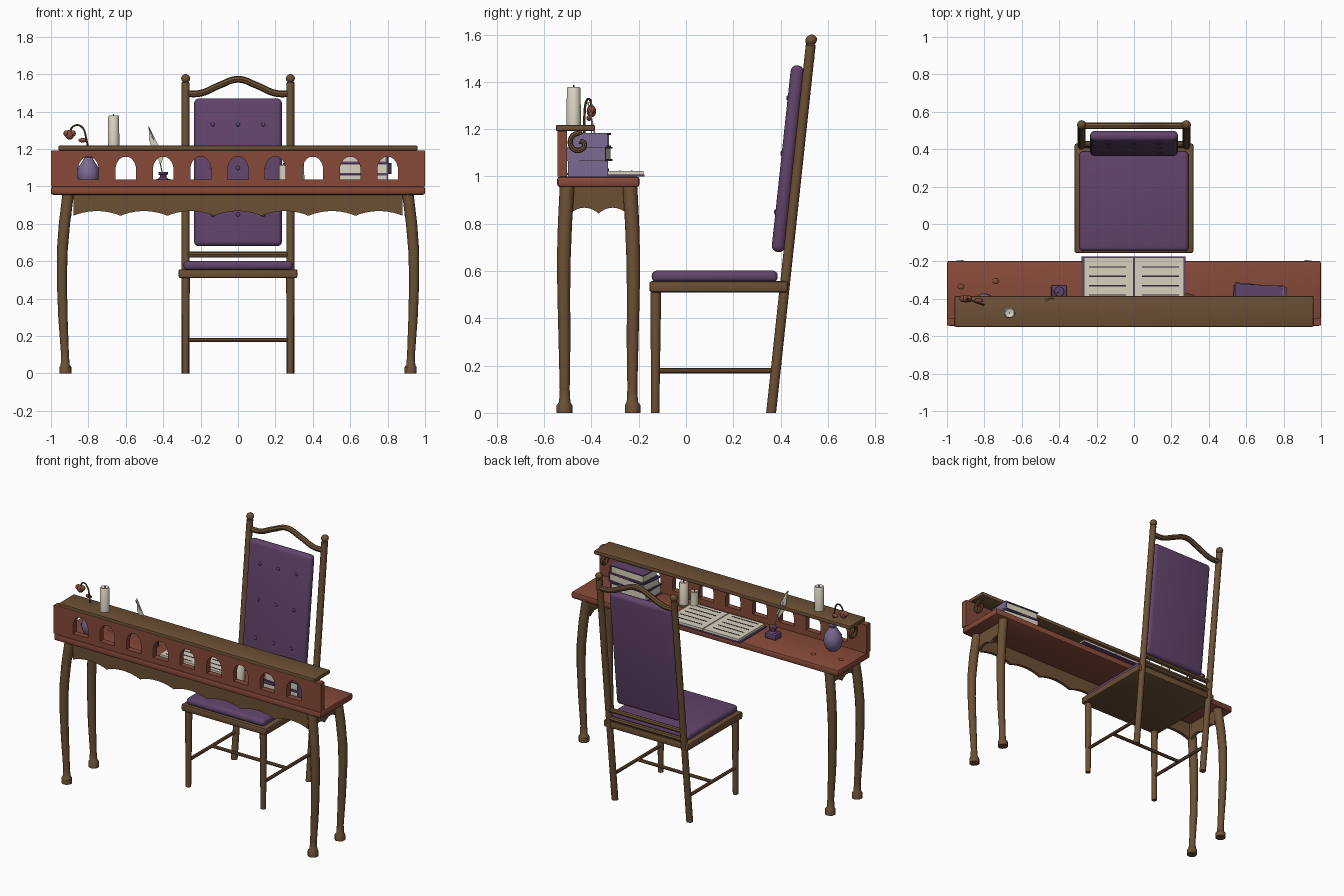
import bpy, bmesh, math
from mathutils import Matrix, Vector

if "Cube" in bpy.data.objects:
    bpy.data.objects.remove(bpy.data.objects["Cube"])


def colour(name, r, g, b):
    m = bpy.data.materials.new(name)
    m.diffuse_color = [((c / 255 + 0.055) / 1.055) ** 2.4 for c in (r, g, b)] + [1]
    m.use_nodes = True
    m.node_tree.nodes["Principled BSDF"].inputs["Base Color"].default_value = m.diffuse_color
    return m


BROWN = colour("brown wood", 108, 80, 53)
RED = colour("red wood", 134, 74, 57)
PURPLE = colour("purple fabric", 97, 68, 107)
LILAC = colour("lilac", 124, 105, 145)
CREAM = colour("cream", 216, 209, 190)
DARK = colour("dark ink", 58, 38, 58)


def add(name, mesh, mat, angle=40):
    mesh.materials.clear()
    mesh.materials.append(mat)
    for p in mesh.polygons:
        p.use_smooth = True
    mesh.set_sharp_from_angle(angle=math.radians(angle))
    ob = bpy.data.objects.new(name, mesh)
    bpy.context.collection.objects.link(ob)
    return ob


def from_bm(name, bm, mat):
    bmesh.ops.recalc_face_normals(bm, faces=bm.faces[:])
    me = bpy.data.meshes.new(name)
    bm.to_mesh(me)
    bm.free()
    return add(name, me, mat)


def box(name, lo, hi, mat, bevel=0, seg=2, matrix=None):
    lo, hi = Vector(lo), Vector(hi)
    bm = bmesh.new()
    bmesh.ops.create_cube(bm, size=1)
    bmesh.ops.transform(bm, verts=bm.verts[:],
                        matrix=Matrix.Translation((lo + hi) / 2) @ Matrix.Diagonal((hi - lo).to_4d()))
    if bevel:
        bmesh.ops.bevel(bm, geom=bm.edges[:], offset=bevel, segments=seg, profile=0.5, affect='EDGES')
    if matrix:
        bm.transform(matrix)
    return from_bm(name, bm, mat)


def loft(name, rings, mat, n=12, turn=0):
    """Skin round rings given as (x, y, z, radius)."""
    bm = bmesh.new()
    loops = [[bm.verts.new((x + r * math.cos(math.tau * i / n + turn), y + r * math.sin(math.tau * i / n + turn), z))
              for i in range(n)] for x, y, z, r in rings]
    for a, b in zip(loops, loops[1:]):
        for i in range(n):
            bm.faces.new((a[i], a[(i + 1) % n], b[(i + 1) % n], b[i]))
    bm.faces.new(loops[0])
    bm.faces.new(loops[-1])
    return from_bm(name, bm, mat)


def blob(name, loc, size, mat):
    bm = bmesh.new()
    bmesh.ops.create_uvsphere(bm, u_segments=12, v_segments=8, radius=1,
                              matrix=Matrix.Translation(loc) @ Matrix.Diagonal((*size, 1)))
    return from_bm(name, bm, mat)


def from_curve(name, cu, mat, matrix=None):
    ob = bpy.data.objects.new(name, cu)
    bpy.context.collection.objects.link(ob)
    me = bpy.data.meshes.new_from_object(ob.evaluated_get(bpy.context.evaluated_depsgraph_get()))
    bpy.data.objects.remove(ob)
    me.name = name
    if matrix:
        me.transform(matrix)
    return add(name, me, mat)


def plate(name, outlines, thick, mat, matrix):
    """Flat board; outlines after the first are holes."""
    cu = bpy.data.curves.new(name, 'CURVE')
    cu.dimensions, cu.fill_mode, cu.extrude = '2D', 'BOTH', thick / 2
    for pts in outlines:
        s = cu.splines.new('POLY')
        s.points.add(len(pts) - 1)
        for p, (x, y) in zip(s.points, pts):
            p.co = (x, y, 0, 1)
        s.use_cyclic_u = True
    return from_curve(name, cu, mat, matrix)


def tube(name, pts, r, mat):
    cu = bpy.data.curves.new(name, 'CURVE')
    cu.dimensions, cu.bevel_depth, cu.bevel_resolution, cu.use_fill_caps = '3D', r, 2, True
    cu.resolution_u = 5
    s = cu.splines.new('BEZIER')
    s.bezier_points.add(len(pts) - 1)
    for p, co in zip(s.bezier_points, pts):
        p.co = co
        p.handle_left_type = p.handle_right_type = 'AUTO'
    return from_curve(name, cu, mat)


UP = Matrix.Rotation(math.pi / 2, 4, 'X')
SIDE = Matrix.Rotation(math.pi / 2, 4, 'Z') @ UP

# Desk top, arched gallery and shelf
box("desk_top", (-1, -0.545, 0.955), (1, -0.197, 1.0), RED, 0.012)
half_arch = [(0.055, 1.037), (0.055, 1.10), (0.048, 1.125), (0.034, 1.145), (0.015, 1.158)]
arch = half_arch + [(-x, z) for x, z in reversed(half_arch)]
holes = [[(x + 0.2 * i, z) for x, z in arch] for i in range(-4, 5)]
plate("gallery_panel", [[(-1, 1), (1, 1), (1, 1.192), (-1, 1.192)]] + holes, 0.04, RED,
      Matrix.Translation((0, -0.523, 0)) @ UP)
box("gallery_shelf", (-0.96, -0.55, 1.192), (0.96, -0.385, 1.218), BROWN, 0.006)
for s in (-1, 1):
    tube("shelf_bracket", [(s * 0.93, y, z) for y, z in
         ((-0.44, 1.19), (-0.485, 1.165), (-0.48, 1.12), (-0.445, 1.112), (-0.43, 1.14), (-0.45, 1.15))],
         0.011, BROWN)


# Scalloped aprons
def apron(name, a, b, waves, matrix):
    n = waves * 10
    wave = [(a + (b - a) * i / n, 0.868 - 0.025 * (1 - abs(math.sin(math.pi * waves * i / n)) ** 0.8))
            for i in range(n + 1)]
    plate(name, [[(b, 0.96), (a, 0.96)] + wave], 0.02, BROWN, matrix)


apron("front_apron", -0.88, 0.88, 7, Matrix.Translation((0, -0.5, 0)) @ UP)
for s in (-1, 1):
    apron("side_apron", -0.49, -0.25, 2, Matrix.Translation((s * 0.9, 0, 0)) @ SIDE)

# Curved desk legs: (x, y offset, z, radius)
LEG = ((0.922, 0.144, 0, 0.033), (0.922, 0.144, 0.033, 0.033), (0.924, 0.143, 0.045, 0.024),
       (0.925, 0.143, 0.1, 0.021), (0.936, 0.144, 0.3, 0.025), (0.942, 0.147, 0.5, 0.027),
       (0.94, 0.147, 0.65, 0.029), (0.928, 0.142, 0.8, 0.030), (0.908, 0.133, 0.96, 0.031))
for sx in (-1, 1):
    for sy in (-1, 1):
        loft("desk_leg", [(sx * x, -0.37 + sy * y, z, r) for x, y, z, r in LEG], BROWN, 12)

# Chair seat, legs and stretchers
box("seat_frame", (-0.318, -0.155, 0.51), (0.318, 0.43, 0.557), BROWN, 0.01)
box("seat_cushion", (-0.292, -0.145, 0.553), (0.292, 0.388, 0.602), PURPLE, 0.022, 4)


def lean(z):
    return 0.36 + 0.1076 * z


for s in (-1, 1):
    x = s * 0.28
    loft("chair_front_leg", [(x, -0.13, 0, 0.017), (x, -0.128, 0.51, 0.023)], BROWN, 12)
    post = [(z, 0.021) for z in (0, 0.8, 1.555)] + [(1.56, 0.016), (1.567, 0.022), (1.58, 0.025),
                                                   (1.592, 0.019), (1.6, 0.006)]
    loft("chair_back_post", [(x, lean(z), z, r) for z, r in post], BROWN, 12)
    tube("side_stretcher", [(x, -0.13, 0.178), (x, lean(0.178), 0.178)], 0.011, BROWN)
tube("cross_stretcher", [(-0.28, 0.12, 0.178), (0.28, 0.12, 0.178)], 0.011, BROWN)
for z in (0.575, 0.635):
    tube("back_rail", [(-0.28, lean(z), z), (0.28, lean(z), z)], 0.016, BROWN)
tube("crest_rail", [(x, lean(1.53), z) for x, z in
     ((-0.28, 1.495), (-0.2, 1.498), (-0.1, 1.54), (0, 1.573), (0.1, 1.54), (0.2, 1.498), (0.28, 1.495))],
     0.018, BROWN)

# Padded chair back with buttons
tilt = Matrix.Translation((0, lean(1.075) - 0.045, 1.075)) @ Matrix.Rotation(-math.atan(0.1076), 4, 'X')
box("back_cushion", (-0.235, -0.028, -0.397), (0.235, 0.028, 0.397), PURPLE, 0.026, 4, tilt)
for x in (-0.135, 0, 0.135):
    for z in (-0.23, 0.02, 0.255):
        blob("cushion_button", tilt @ Vector((x, -0.028, z)), (0.011, 0.006, 0.011), PURPLE)


# Candles with wicks
def candle(x, y, z, h, r):
    loft("candle", [(x, y, z, r), (x, y, z + h * 0.97, r * 0.93), (x, y, z + h, r * 0.8),
                    (x, y, z + h * 0.96, r * 0.5)], CREAM, 12)
    loft("candle_wick", [(x, y, z + h * 0.9, 0.004), (x, y, z + h + 0.01, 0.003)], DARK, 6)


candle(-0.665, -0.475, 1.218, 0.16, 0.031)
loft("candle_dish", [(0.285, -0.44, 1.0, 0.05), (0.285, -0.44, 1.014, 0.07), (0.285, -0.44, 1.008, 0.06)], BROWN, 16)
candle(0.325, -0.44, 1.006, 0.15, 0.03)
candle(0.245, -0.44, 1.006, 0.11, 0.027)

# Vase with drooping flower and fallen petals
VASE = ((0, 0.03), (0.02, 0.048), (0.06, 0.06), (0.1, 0.055), (0.135, 0.032), (0.155, 0.02), (0.17, 0.026))
loft("vase", [(-0.8, -0.43, 1 + z, r) for z, r in VASE], LILAC, 16)
tube("flower_stem", [(-0.8, -0.43, 1.15), (-0.81, -0.43, 1.25), (-0.84, -0.42, 1.322),
                     (-0.88, -0.405, 1.322), (-0.9, -0.4, 1.29)], 0.005, BROWN)
blob("flower_head", (-0.9, -0.4, 1.276), (0.024, 0.02, 0.026), RED)
for dx in (-0.018, 0.018):
    blob("flower_petal", (-0.9 + dx, -0.4, 1.283), (0.015, 0.018, 0.017), RED)
blob("flower_leaf", (-0.83, -0.41, 1.247), (0.023, 0.012, 0.012), RED)
for x, y in ((-0.925, -0.335), (-0.74, -0.305)):
    blob("fallen_petal", (x, y, 1.003), (0.018, 0.014, 0.005), RED)

# Inkwell and quill
box("inkwell", (-0.443, -0.398, 1.0), (-0.357, -0.325, 1.04), PURPLE, 0.012)
loft("inkwell_neck", [(-0.4, -0.36, 1 + z, r) for z, r in
     ((0.035, 0.032), (0.05, 0.018), (0.06, 0.018), (0.066, 0.026), (0.078, 0.026))], PURPLE, 12)
tube("quill_shaft", [(-0.4, -0.36, 1.05), (-0.435, -0.39, 1.2), (-0.476, -0.415, 1.315)], 0.003, CREAM)
plate("quill_feather", [[(-0.412, 1.12), (-0.40, 1.15), (-0.425, 1.22), (-0.478, 1.325), (-0.475, 1.25),
                         (-0.455, 1.18)]], 0.004, CREAM,
      Matrix.Translation((0, -0.40, 0)) @ UP)

# Open book with written lines
box("open_book_cover", (-0.28, -0.465, 1.0), (0.275, -0.175, 1.008), PURPLE)
for s in (-1, 1):
    a, b = sorted((s * 0.003, s * 0.268))
    box("open_book_page", (a, -0.457, 1.008), (b, -0.18, 1.023), CREAM)
    a, b = sorted((s * 0.042, s * 0.24))
    for i in range(5):
        y, w = -0.23 - 0.05 * i, 0.0035
        box("written_line", (a, y - w, 1.022), (b, y + w, 1.0245), DARK)


# Stack of closed books: cream pages, purple covers, lilac spine
def book(x0, x1, y0, y1, z0, z1, turn):
    c = Vector(((x0 + x1) / 2, (y0 + y1) / 2, 0))
    m = Matrix.Translation(c) @ Matrix.Rotation(math.radians(turn), 4, 'Z') @ Matrix.Translation(-c)
    t = 0.007
    box("book_pages", (x0 + t, y0 + t, z0 + t), (x1 - t, y1 - t, z1 - t), CREAM, matrix=m)
    for z in (z0, z1 - t):
        box("book_cover", (x0, y0, z), (x1, y1, z + t), PURPLE, matrix=m)
    box("book_spine", (x1 - t, y0, z0), (x1 + 0.002, y1, z1), LILAC, matrix=m)


book(0.53, 0.80, -0.50, -0.33, 1.0, 1.066, 0)
book(0.53, 0.81, -0.49, -0.325, 1.066, 1.125, -6)
book(0.54, 0.80, -0.475, -0.325, 1.125, 1.183, -3)
